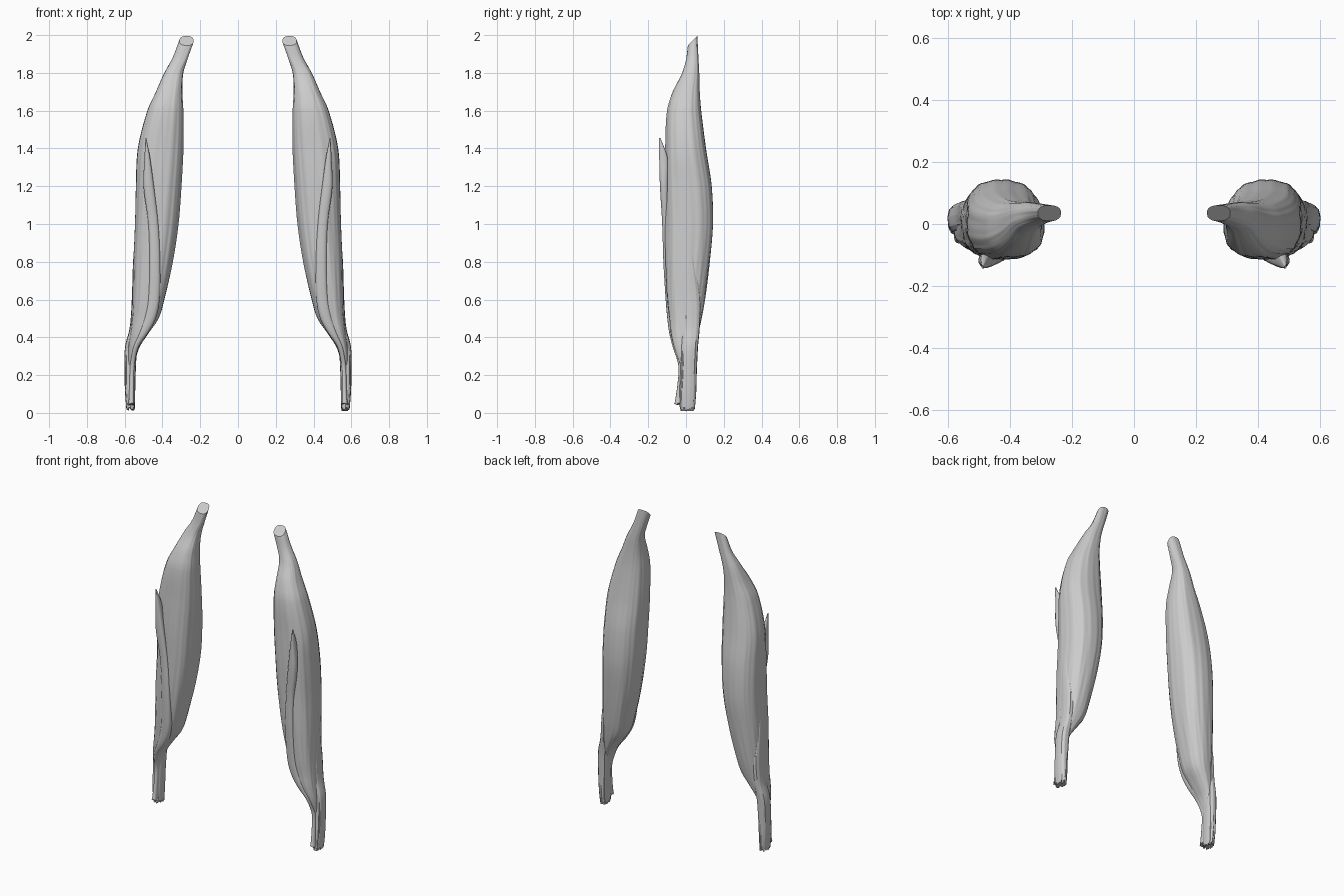
import bpy, bmesh, math, random

if "Cube" in bpy.data.objects:
    bpy.data.objects.remove(bpy.data.objects["Cube"])
random.seed(4)


def sample(rows, z):
    """Smooth cubic interpolation of a station table (z descending)."""
    i = 0
    while i < len(rows) - 2 and z < rows[i + 1][0]:
        i += 1
    a, b = rows[i], rows[i + 1]
    p, n = rows[max(i - 1, 0)], rows[min(i + 2, len(rows) - 1)]
    h = b[0] - a[0]
    t = (z - a[0]) / h
    out = []
    for c in range(1, 5):
        ma = (b[c] - p[c]) / (b[0] - p[0]) * h
        mb = (n[c] - a[c]) / (n[0] - a[0]) * h
        out.append((2*t**3 - 3*t*t + 1) * a[c] + (t**3 - 2*t*t + t) * ma
                   + (3*t*t - 2*t**3) * b[c] + (t**3 - t*t) * mb)
    return out


def loft(name, rows, seg, steps, power=2.3, fibre=0.0, top_tilt=0.0, ragged=0.0):
    """Skin rounded sections (z, x0, x1, y0, y1), mirrored to both sides."""
    bm = bmesh.new()
    z_top, z_end = rows[0][0], rows[-1][0]
    rings = []
    for s in range(steps + 1):
        z = z_top + (z_end - z_top) * s / steps
        x0, x1, y0, y1 = sample(rows, z)
        cx, cy, rx, ry = (x0+x1)/2, (y0+y1)/2, (x1-x0)/2, (y1-y0)/2
        tilt = top_tilt * max(0, 1 - (z_top - z) / 0.15)
        ring = []
        for k in range(seg):
            a = 2 * math.pi * k / seg
            c, d = math.cos(a), math.sin(a)
            # long muscle fibres running slightly diagonally
            f = 1 + fibre * (math.sin(11*a + 3*z) + 0.7*math.sin(19*a - 4*z + 2*math.sin(5*z))
                             + 0.5*math.sin(27*a + 6*z))
            x = cx + rx * f * math.copysign(abs(c) ** (2/power), c)
            y = cy + ry * f * math.copysign(abs(d) ** (2/power), d)
            dz = tilt * (y - cy)
            if s == steps:
                dz += random.uniform(0, ragged)
            ring.append(bm.verts.new((x, y, z + dz)))
        rings.append(ring)
    for r0, r1 in zip(rings, rings[1:]):
        for k in range(seg):
            j = (k + 1) % seg
            bm.faces.new((r0[k], r1[k], r1[j], r0[j]))
    bm.faces.new(rings[0])
    bm.faces.new(rings[-1][::-1])
    bmesh.ops.recalc_face_normals(bm, faces=bm.faces)
    me = bpy.data.meshes.new(name)
    bm.to_mesh(me)
    bm.free()
    ob = bpy.data.objects.new(name, me)
    bpy.context.collection.objects.link(ob)
    mod = ob.modifiers.new("Mirror", 'MIRROR')
    mod.use_mirror_merge = False
    bpy.ops.object.select_all(action='DESELECT')
    ob.select_set(True)
    bpy.context.view_layer.objects.active = ob
    bpy.ops.object.shade_smooth_by_angle(angle=math.radians(35))
    return ob


# Main belly with its upper tendon (cut at a slant, open face to the front)
loft("muscle_belly", [
    (1.97, .235, .31, .01, .06), (1.88, .265, .345, .0, .065),
    (1.80, .29, .39, -.02, .07), (1.70, .295, .435, -.07, .073),
    (1.60, .29, .48, -.10, .08), (1.40, .29, .53, -.11, .105),
    (1.20, .30, .54, -.115, .135), (1.00, .315, .545, -.113, .142),
    (0.80, .345, .553, -.11, .125), (0.60, .39, .558, -.10, .10),
    (0.50, .42, .563, -.09, .083), (0.42, .475, .57, -.08, .065),
    (0.34, .525, .58, -.06, .045), (0.24, .55, .582, -.025, .02),
], 88, 110, 2.5, fibre=.009, top_tilt=1.0)

# Flat lower tendon emerging from the outer side of the belly
loft("lower_tendon", [
    (1.00, .50, .54, .0, .03), (0.80, .505, .555, -.02, .05),
    (0.60, .515, .562, -.022, .075), (0.45, .525, .573, -.02, .072),
    (0.35, .535, .597, -.025, .063), (0.20, .543, .60, -.03, .056),
    (0.10, .545, .597, -.035, .053), (0.01, .547, .59, -.03, .045),
], 48, 50, 2.5, fibre=.02, ragged=.03)

# Narrow sheet of connective tissue running down the front
loft("front_strip", [
    (1.455, .485, .49, -.143, -.135), (1.35, .465, .495, -.142, -.098),
    (1.20, .445, .50, -.138, -.095), (1.00, .422, .475, -.126, -.09),
    (0.80, .412, .47, -.12, -.08), (0.60, .415, .478, -.108, -.06),
    (0.50, .435, .497, -.099, -.05), (0.42, .478, .525, -.088, -.045),
    (0.35, .525, .556, -.07, -.02), (0.25, .547, .572, -.04, .0),
    (0.15, .55, .575, -.045, .0), (0.035, .55, .58, -.062, -.005),
], 24, 70, 2.6, fibre=.012, ragged=.02)
